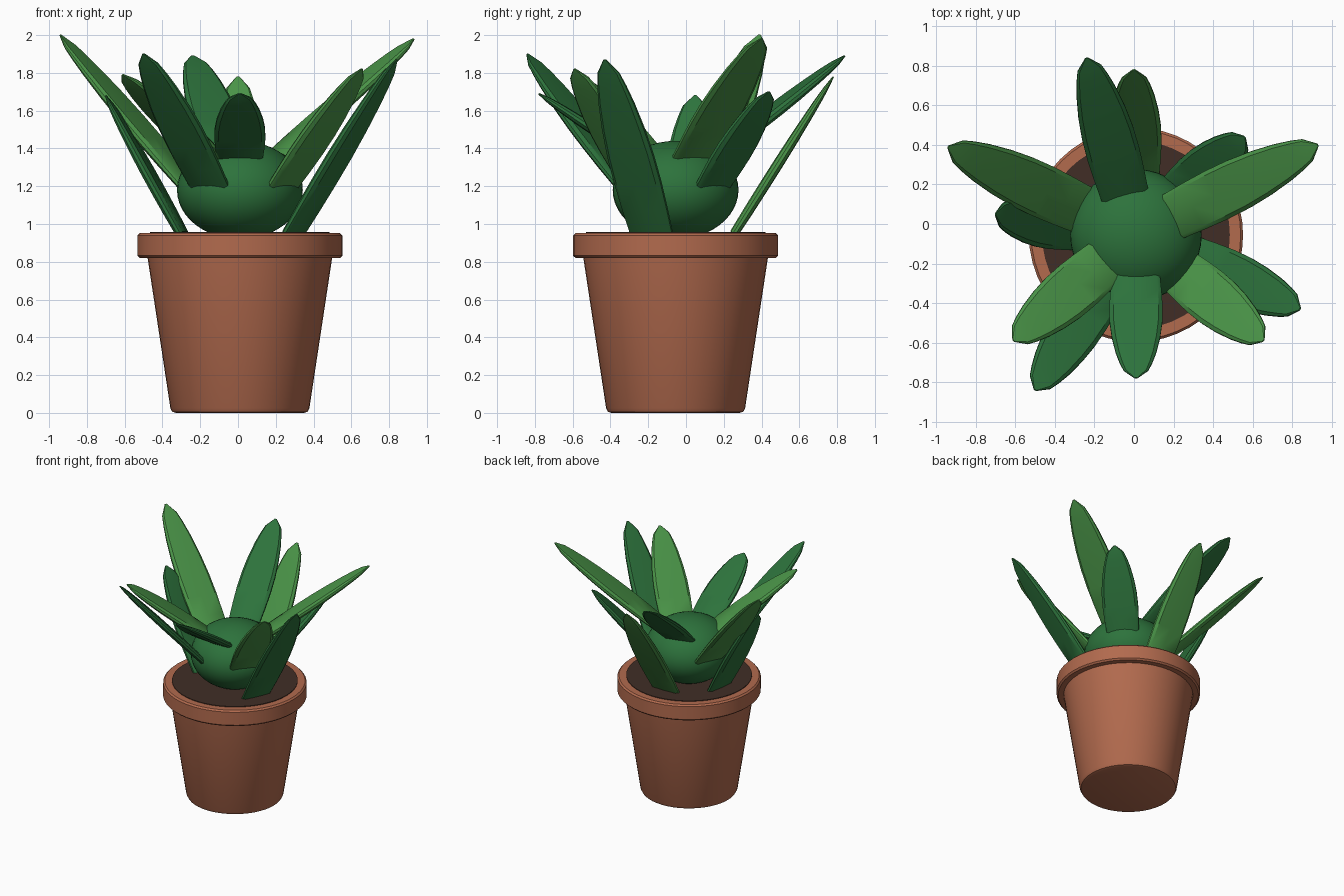
import bpy, bmesh, math
from mathutils import Vector

if "Cube" in bpy.data.objects:
    bpy.data.objects.remove(bpy.data.objects["Cube"])

CX, CY = 0.01, -0.055   # pot axis


def material(name, rgb):
    m = bpy.data.materials.new(name)
    m.diffuse_color = (*rgb, 1)
    m.use_nodes = True
    m.node_tree.nodes["Principled BSDF"].inputs["Base Color"].default_value = m.diffuse_color
    return m


TERRACOTTA = material("terracotta", (0.445, 0.145, 0.076))
SOIL = material("dark soil", (0.052, 0.027, 0.019))
DEEP = material("deep green", (0.026, 0.170, 0.045))
LIGHT = material("light green", (0.069, 0.300, 0.065))


def finish(bm, name, mat, angle):
    bmesh.ops.recalc_face_normals(bm, faces=bm.faces)
    me = bpy.data.meshes.new(name)
    bm.to_mesh(me)
    bm.free()
    me.materials.append(mat)
    ob = bpy.data.objects.new(name, me)
    bpy.context.collection.objects.link(ob)
    bpy.ops.object.select_all(action='DESELECT')
    ob.select_set(True)
    bpy.context.view_layer.objects.active = ob
    bpy.ops.object.shade_smooth_by_angle(angle=math.radians(angle))
    return ob


def loft(rings, name, mat, angle):
    """Skin a list of equal-sized point rings and cap both ends."""
    bm = bmesh.new()
    vs = [[bm.verts.new(p) for p in r] for r in rings]
    n = len(vs[0])
    for a, b in zip(vs, vs[1:]):
        for i in range(n):
            j = (i + 1) % n
            bm.faces.new((a[i], a[j], b[j], b[i]))
    bm.faces.new(vs[0])
    bm.faces.new(vs[-1])
    return finish(bm, name, mat, angle)


def turned(profile, name, mat, n=48):
    rings = [[(CX + r * math.cos(2 * math.pi * i / n),
               CY + r * math.sin(2 * math.pi * i / n), z) for i in range(n)]
             for r, z in profile]
    return loft(rings, name, mat, 30)


# pot body, rim and soil
turned([(0.34, 0), (0.358, 0.006), (0.368, 0.025), (0.49, 0.83)], "pot_body", TERRACOTTA)
turned([(0.47, 0.82), (0.53, 0.82), (0.542, 0.832), (0.542, 0.94), (0.53, 0.952),
        (0.47, 0.952)], "pot_rim", TERRACOTTA)
turned([(0.475, 0.90), (0.475, 0.957)], "soil", SOIL)

# rounded heart of the plant
bm = bmesh.new()
bmesh.ops.create_uvsphere(bm, u_segments=40, v_segments=24, radius=1)
for v in bm.verts:
    v.co = (CX + v.co.x * 0.333, CY + v.co.y * 0.333, 1.18 + v.co.z * 0.26)
finish(bm, "plant_heart", DEEP, 60)

# leaf outline: (fraction of length, half width, half thickness)
OUTLINE = [(0, 0.122, 0.024), (0.15, 0.130, 0.027), (0.3, 0.135, 0.028), (0.45, 0.133, 0.028),
           (0.6, 0.122, 0.026), (0.75, 0.102, 0.022), (0.85, 0.082, 0.018),
           (0.925, 0.062, 0.013), (1, 0.008, 0.004)]
# flat section with chamfered edges
SECTION = [(1, -0.3), (1, 0.3), (0.85, 0.85), (0, 1), (-0.85, 0.85),
           (-1, 0.3), (-1, -0.3), (-0.85, -0.85), (0, -1), (0.85, -0.85)]


def leaf(name, tip, base_r, base_z, mat):
    tip = Vector(tip)
    out = Vector((tip.x - CX, tip.y - CY, 0)).normalized()
    base = Vector((CX, CY, base_z)) + out * base_r
    axis = (tip - base).normalized()
    side = Vector((-out.y, out.x, 0))
    normal = axis.cross(side)
    rings = [[base.lerp(tip, t) + side * (w * a) + normal * (h * b) for a, b in SECTION]
             for t, w, h in OUTLINE]
    loft(rings, name, mat, 35)


# leaves: three tiers rooted on the soil, the side and the top of the heart
TIERS = {
    "lower": (0.31, 0.95, [((0.0, 0.78, 1.78), LIGHT), ((0.84, -0.43, 1.87), DEEP),
                           ((-0.70, 0.05, 1.68), DEEP)]),
    "middle": (0.295, 1.20, [((0.56, 0.44, 1.70), DEEP), ((0.655, -0.59, 1.82), LIGHT),
                             ((-0.50, -0.84, 1.90), DEEP), ((-0.94, 0.39, 2.0), LIGHT)]),
    "upper": (0.215, 1.355, [((0.93, 0.40, 1.98), LIGHT), ((-0.24, 0.84, 1.89), DEEP),
                             ((-0.61, -0.59, 1.79), LIGHT), ((0.01, -0.78, 1.69), DEEP)]),
}
for tier, (r, z, leaves) in TIERS.items():
    for i, (tip, mat) in enumerate(leaves, 1):
        leaf(f"{tier}_leaf_{i}", tip, r, z, mat)
